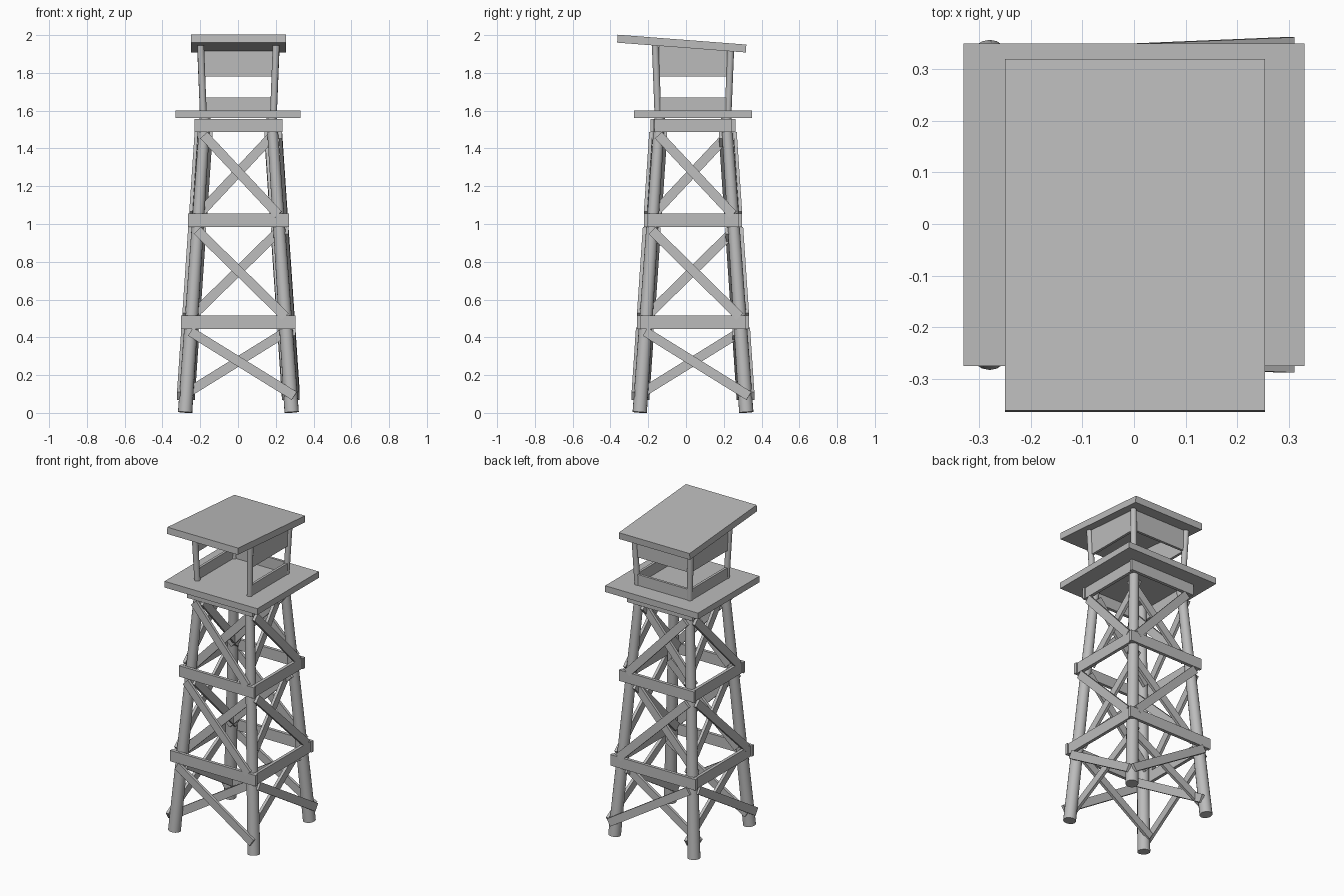
import bpy
import bmesh
from math import radians
from mathutils import Vector, Matrix

cube = bpy.data.objects.get("Cube")
if cube:
    bpy.data.objects.remove(cube, do_unlink=True)

# One plain colour for all the timber
timber = bpy.data.materials.new("grey_timber")
timber.use_nodes = True
GREY = (0.5, 0.5, 0.5, 1)
timber.diffuse_color = GREY
timber.node_tree.nodes["Principled BSDF"].inputs["Base Color"].default_value = GREY

CENTRE = Vector((0.002, 0.037, 0))
SIDES = ("front", "left", "back", "right")


def finish(name, bm, matrix, smooth=False):
    mesh = bpy.data.meshes.new(name)
    bm.to_mesh(mesh)
    bm.free()
    mesh.materials.append(timber)
    obj = bpy.data.objects.new(name, mesh)
    bpy.context.collection.objects.link(obj)
    obj.matrix_world = matrix
    if smooth:
        bpy.ops.object.select_all(action="DESELECT")
        obj.select_set(True)
        bpy.context.view_layer.objects.active = obj
        bpy.ops.object.shade_smooth_by_angle(angle=radians(40))
    return obj


def frame(a, b, normal):
    """Matrix at the middle of a-b: x along the line, y towards normal."""
    x = (b - a).normalized()
    y = (normal - x * normal.dot(x)).normalized()
    rot = Matrix((x, y, x.cross(y))).transposed().to_4x4()
    return Matrix.Translation((a + b) / 2) @ rot


def board(name, a, b, width, thick, normal):
    bm = bmesh.new()
    bmesh.ops.create_cube(bm, size=1)
    bmesh.ops.scale(bm, vec=((b - a).length, thick, width), verts=bm.verts)
    return finish(name, bm, frame(a, b, normal))


def pole(name, a, b, r1, r2):
    bm = bmesh.new()
    bmesh.ops.create_cone(bm, cap_ends=True, segments=16, radius1=r1, radius2=r2,
                          depth=(b - a).length)
    turn = (b - a).to_track_quat("Z", "Y").to_matrix().to_4x4()
    return finish(name, bm, Matrix.Translation((a + b) / 2) @ turn, True)


def on_side(k, u, out, z):
    """Point on side k: u runs along the side, out points away from the tower."""
    return CENTRE + Matrix.Rotation(radians(90 * k), 3, "Z") @ Vector((u, -out, z))


def half(z):
    """Half the distance between leg axes at height z."""
    return 0.282 - 0.0676 * z


# Tapered leaning legs and the cabin posts
for sx, fx in ((-1, "right"), (1, "left")):
    for sy, fy in ((-1, "front"), (1, "back")):
        def corner(h, z):
            return CENTRE + Vector((sx * h, sy * h, z))
        pole(f"{fy}_{fx}_leg", corner(half(0), 0.003), corner(half(1.57), 1.57), 0.038, 0.028)
        top = 1.955 if sy < 0 else 1.93
        pole(f"{fy}_{fx}_post", corner(0.186, 1.59), corner(0.2, top), 0.018, 0.018)

# Horizontal beams and crossed braces round the tower
BEAMS = (0.48, 1.02, 1.522)
BAYS = ((0.09, 0.43), (0.51, 0.965), (1.05, 1.47))
for k, side in enumerate(SIDES):
    normal = on_side(k, 0, 1, 0) - CENTRE
    for n, z in enumerate(BEAMS, 1):
        reach = half(z) + (0.054 if k % 2 == 0 else 0.025)
        out = half(z) + 0.036
        board(f"{side}_beam_{n}", on_side(k, -reach, out, z), on_side(k, reach, out, z),
              0.07, 0.02, normal)
    flip = -1 if side == "back" else 1
    for n, (low, high) in enumerate(BAYS, 1):
        for label, s, off in (("outer", flip, 0.04), ("inner", -flip, -0.036)):
            spread = 0.02 if n == 1 else 0
            a = on_side(k, s * (half(low) + spread), half(low) + off, low)
            b = on_side(k, -s * half(high), half(high) + off, high)
            board(f"{side}_{label}_brace_{n}", a, b, 0.05, 0.018, normal)

# Cabin rails and upper wall panels, with the front left open
for k, side in enumerate(SIDES[1:], 1):
    normal = on_side(k, 0, 1, 0) - CENTRE
    top = 1.93 if side == "back" else 1.943
    for label, low, high in (("rail", 1.6, 1.67), ("panel", 1.78, top)):
        z = (low + high) / 2
        board(f"{side}_{label}", on_side(k, -0.18, 0.192, z), on_side(k, 0.18, 0.192, z),
              high - low, 0.016, normal)

# Platform floor and sloping roof
Z = Vector((0, 0, 1))
board("platform", Vector((-0.33, 0.0375, 1.58)), Vector((0.33, 0.0375, 1.58)),
      0.04, 0.625, Vector((0, 1, 0)))
board("roof", Vector((0.002, -0.363, 1.981)), Vector((0.002, 0.318, 1.929)),
      0.503, 0.042, Z)
